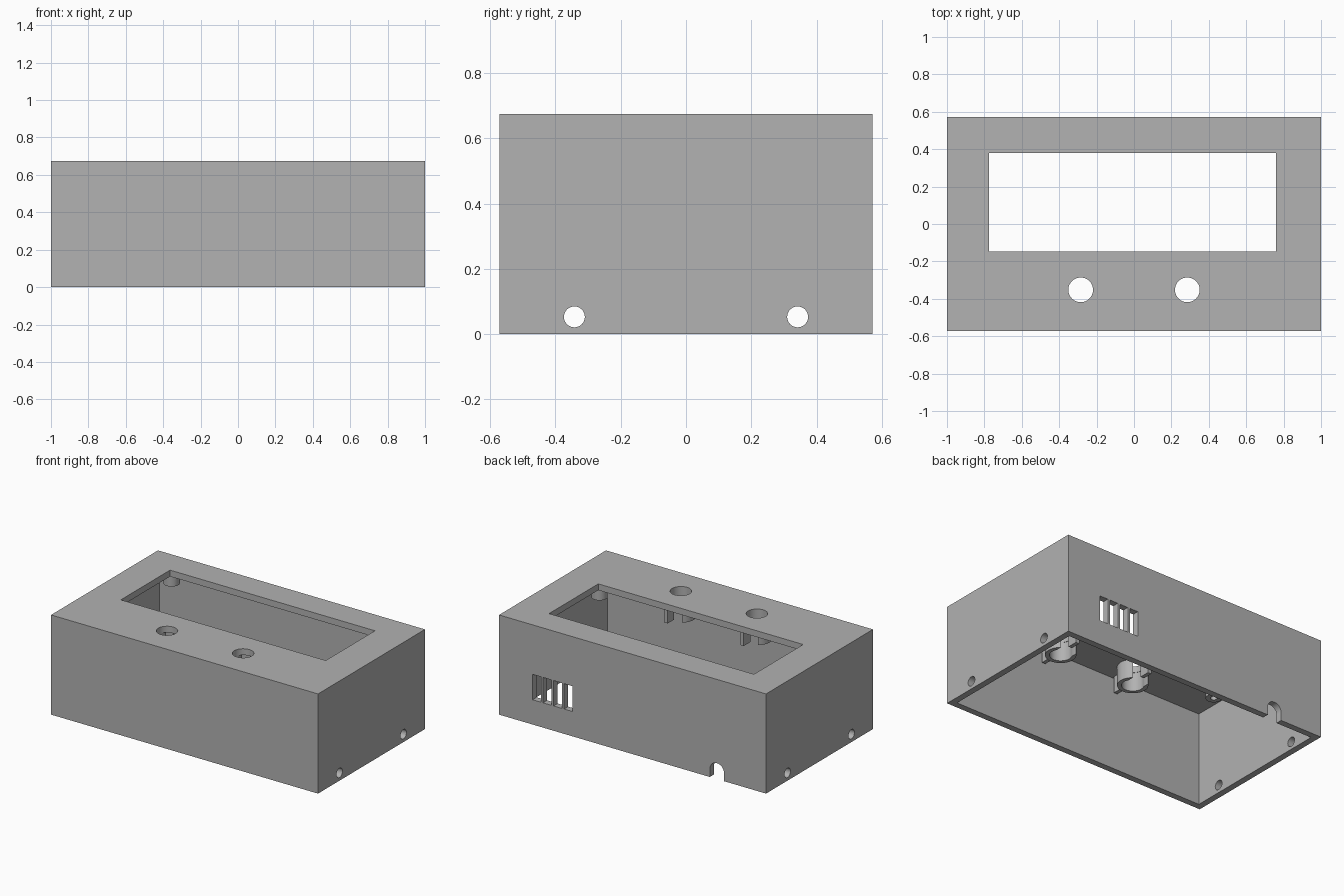
import bpy
import bmesh
import math
from mathutils import Matrix, Vector

default = bpy.data.objects.get("Cube")
if default:
    bpy.data.objects.remove(default, do_unlink=True)

grey = bpy.data.materials.new("plain grey")
grey.use_nodes = True
grey.diffuse_color = (0.445, 0.445, 0.445, 1)
grey.node_tree.nodes["Principled BSDF"].inputs["Base Color"].default_value = grey.diffuse_color

W, D, H, T = 2.0, 1.144, 0.675, 0.043
CEIL = H - T


def make(name, bm):
    mesh = bpy.data.meshes.new(name)
    bm.to_mesh(mesh)
    bm.free()
    mesh.materials.append(grey)
    obj = bpy.data.objects.new(name, mesh)
    bpy.context.collection.objects.link(obj)
    return obj


def box(name, lo, hi):
    lo, hi = Vector(lo), Vector(hi)
    bm = bmesh.new()
    m = Matrix.Translation((lo + hi) / 2) @ Matrix.Diagonal((*(hi - lo), 1))
    bmesh.ops.create_cube(bm, size=1, matrix=m)
    return make(name, bm)


def rod(name, centre, radius, length, axis="Z", sides=48):
    turn = {"X": Matrix.Rotation(math.pi / 2, 4, "Y"),
            "Y": Matrix.Rotation(math.pi / 2, 4, "X"),
            "Z": Matrix.Identity(4)}[axis]
    bm = bmesh.new()
    bmesh.ops.create_cone(bm, cap_ends=True, segments=sides, radius1=radius,
                          radius2=radius, depth=length,
                          matrix=Matrix.Translation(centre) @ turn)
    return make(name, bm)


def cut(target, cutters):
    for cutter in cutters:
        cutter.hide_render = True
        mod = target.modifiers.new("cut", "BOOLEAN")
        mod.operation = "DIFFERENCE"
        mod.solver = "EXACT"
        mod.object = cutter
    bpy.context.view_layer.update()
    graph = bpy.context.evaluated_depsgraph_get()
    mesh = bpy.data.meshes.new_from_object(target.evaluated_get(graph))
    target.modifiers.clear()
    target.data = mesh
    for cutter in cutters:
        bpy.data.objects.remove(cutter, do_unlink=True)


def smooth(obj):
    bpy.ops.object.select_all(action="DESELECT")
    obj.select_set(True)
    bpy.context.view_layer.objects.active = obj
    bpy.ops.object.shade_smooth_by_angle(angle=math.radians(30))


# Open-bottomed case with a display window
case = box("case_shell", (-W / 2, -D / 2, 0), (W / 2, D / 2, H))
holes = [
    box("cavity", (-W / 2 + T, -D / 2 + T, -0.1), (W / 2 - T, D / 2 - T, CEIL)),
    box("window", (-0.775, -0.147, 0.5), (0.76, 0.38, 0.8)),
]

# Button holes, side screw holes, vent slots and cable notch
for x in (-0.285, 0.285):
    holes.append(rod("button_hole", (x, -0.352, H), 0.066, 0.3))
for x in (-1, 1):
    for y in (-0.342, 0.342):
        holes.append(rod("screw_hole", (x, y, 0.053), 0.032, 0.2, "X"))
for i in range(4):
    x = 0.45 + i * 0.079
    holes.append(box("vent_slot", (x, 0.45, 0.168), (x + 0.062, 0.7, 0.34)))
holes.append(rod("cable_arch", (-0.632, 0.55, 0.055), 0.053, 0.2, "Y"))
holes.append(box("cable_slot", (-0.685, 0.45, -0.05), (-0.579, 0.65, 0.055)))
cut(case, holes)
smooth(case)

# Slotted button guides with a support rib at front and back
for side, x in (("right", -0.285), ("left", 0.285)):
    y = -0.352
    guide = rod(side + "_button_guide", (x, y, 0.57), 0.095, 0.13)
    cut(guide, [rod("bore", (x, y, 0.57), 0.068, 0.3),
                box("slot", (x - 0.06, y, 0.4), (x + 0.06, y + 0.2, 0.7))])
    smooth(guide)
    for end, s in (("front", -1), ("back", 1)):
        near, far = sorted((y + s * 0.09, y + s * 0.16))
        box(f"{side}_{end}_guide_rib", (x - 0.013, near, 0.52),
            (x + 0.013, far, CEIL + 0.005))

# Display mounting posts around the window
for side, x in (("right", -0.812), ("left", 0.798)):
    for end, y in (("front", -0.215), ("back", 0.45)):
        post = rod(f"{side}_{end}_display_post", (x, y, 0.595), 0.05, 0.09)
        cut(post, [rod("pilot", (x, y, 0.56), 0.02, 0.12)])
        smooth(post)
